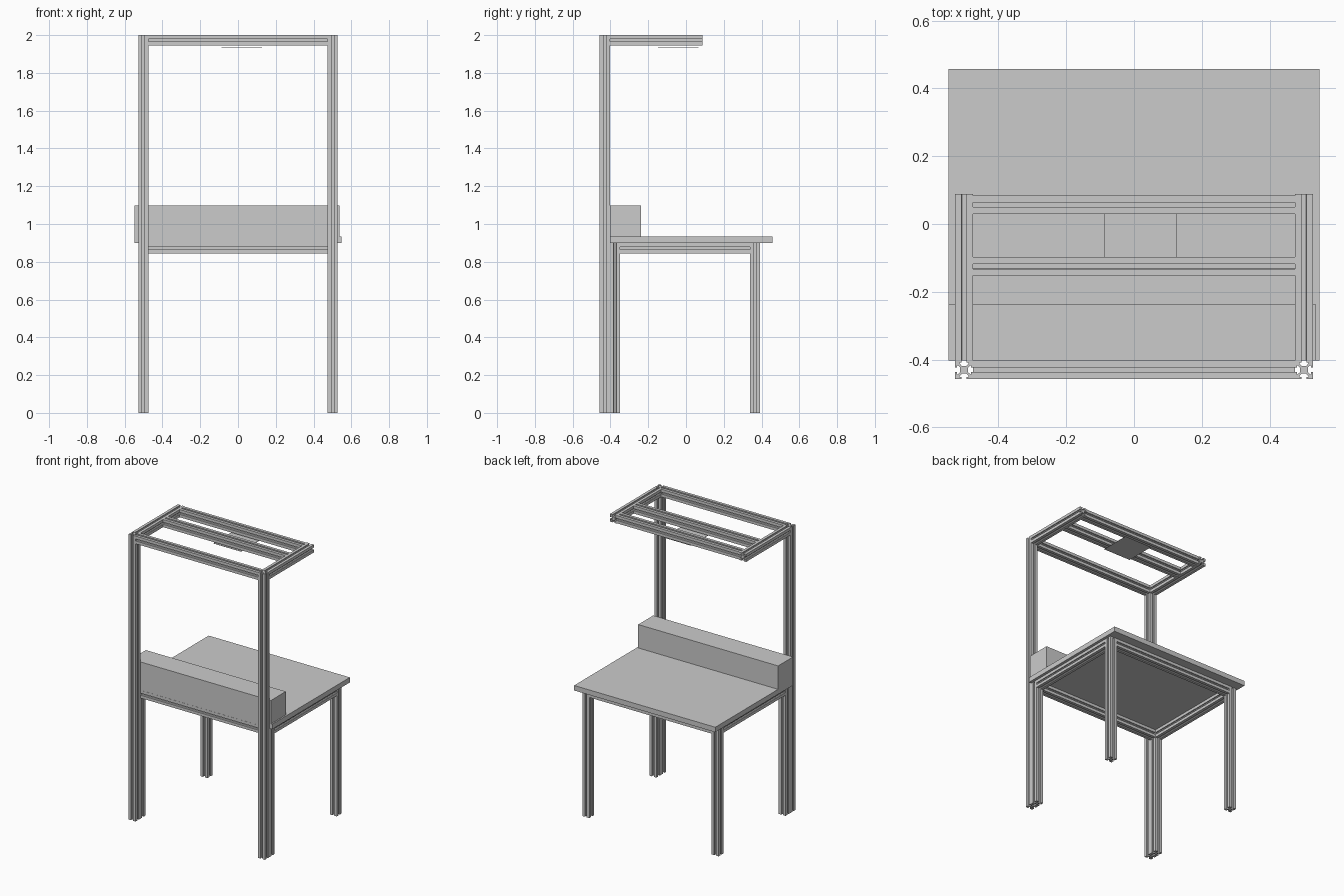
import bpy, bmesh
from mathutils import Matrix, Vector

if "Cube" in bpy.data.objects:
    bpy.data.objects.remove(bpy.data.objects["Cube"])

H = 0.027  # half width of the aluminium extrusion


def slot_profile():
    # one T-slotted side, rotated four times
    side = [(H, H), (.007, H), (.007, .021), (.0133, .021), (.0133, .0185), (.0065, .0115),
            (-.0065, .0115), (-.0133, .0185), (-.0133, .021), (-.007, .021), (-.007, H)]
    pts = []
    for _ in range(4):
        pts += side
        side = [(-y, x) for x, y in side]
    return pts


def make_object(name, bm):
    bmesh.ops.recalc_face_normals(bm, faces=bm.faces)
    me = bpy.data.meshes.new(name)
    bm.to_mesh(me)
    bm.free()
    ob = bpy.data.objects.new(name, me)
    bpy.context.collection.objects.link(ob)
    return ob


def extrusion(name, start, end):
    start, end = Vector(start), Vector(end)
    d = end - start
    if abs(d.x) > 0:
        u, v = Vector((0, 1, 0)), Vector((0, 0, 1))
    elif abs(d.y) > 0:
        u, v = Vector((0, 0, 1)), Vector((1, 0, 0))
    else:
        u, v = Vector((1, 0, 0)), Vector((0, 1, 0))
    bm = bmesh.new()
    face = bm.faces.new([bm.verts.new(start + u * a + v * b) for a, b in slot_profile()])
    ext = bmesh.ops.extrude_face_region(bm, geom=[face], use_keep_orig=True)
    bmesh.ops.translate(bm, vec=d, verts=[g for g in ext["geom"] if isinstance(g, bmesh.types.BMVert)])
    return make_object(name, bm)


def box(name, lo, hi):
    lo, hi = Vector(lo), Vector(hi)
    bm = bmesh.new()
    bmesh.ops.create_cube(bm, size=1, matrix=Matrix.Translation((lo + hi) / 2) @ Matrix.Diagonal((*(hi - lo), 1)))
    return make_object(name, bm)


X = 0.501            # post centre line
INNER = X - H        # cross rail end
POST_Y, REAR_Y, FRONT_Y = -0.430, -0.376, 0.366
TABLE_Z, TOP_Z = 0.899, 2.0

# posts, legs, side rails and overhead arms, on both sides
for side, x in (("left", -X), ("right", X)):
    extrusion(f"tall_post_{side}", (x, POST_Y, 0), (x, POST_Y, TOP_Z))
    extrusion(f"rear_leg_{side}", (x, REAR_Y, 0), (x, REAR_Y, TABLE_Z))
    extrusion(f"front_leg_{side}", (x, FRONT_Y, 0), (x, FRONT_Y, TABLE_Z))
    extrusion(f"table_side_rail_{side}", (x, REAR_Y + H, TABLE_Z - H), (x, FRONT_Y - H, TABLE_Z - H))
    extrusion(f"overhead_arm_{side}", (x, POST_Y + H, TOP_Z - H), (x, 0.088, TOP_Z - H))

# cross rails
for name, y, z in (("table_rear_rail", REAR_Y, TABLE_Z), ("table_front_rail", FRONT_Y, TABLE_Z),
                   ("overhead_rear_rail", POST_Y, TOP_Z), ("overhead_middle_rail", -0.125, TOP_Z),
                   ("overhead_front_rail", 0.057, TOP_Z)):
    extrusion(name, (-INNER, y, z - H), (INNER, y, z - H))

# worktop, storage box and the thin panel hung under the overhead frame
box("worktop", (-0.547, -0.402, TABLE_Z), (0.547, 0.457, 0.934))
box("storage_box", (-0.547, -0.403, TABLE_Z + .001), (0.537, -0.238, 1.098))
box("overhead_panel", (-0.087, -0.148, 1.933), (0.127, 0.067, 1.935))
